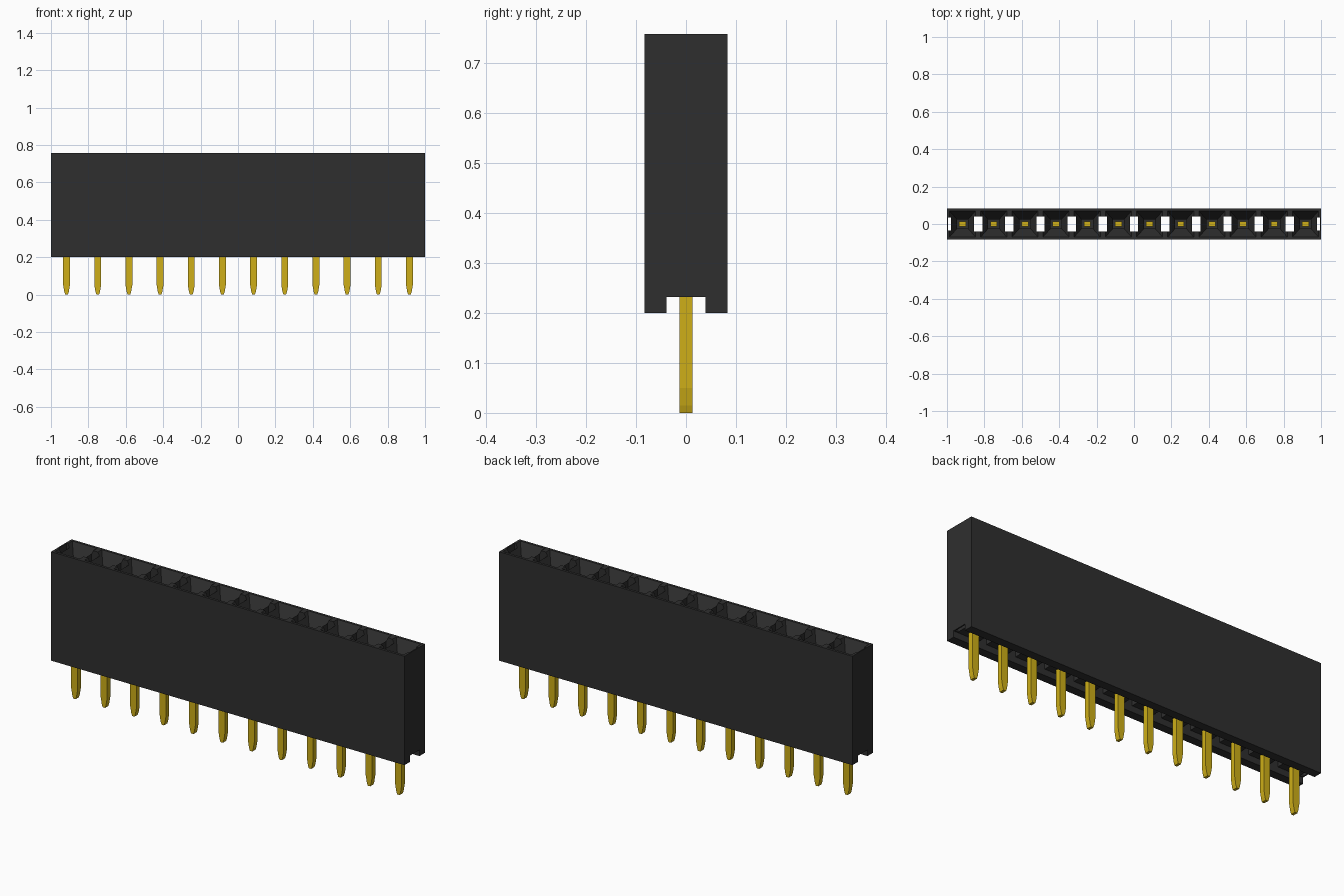
import bpy, bmesh

cube = bpy.data.objects.get("Cube")
if cube:
    bpy.data.objects.remove(cube, do_unlink=True)

COUNT = 12
PITCH = 2 / COUNT
TOP, BASE, DEPTH = 0.757, 0.2, 0.083
pin_x = [(i + 0.5) * PITCH - 1 for i in range(COUNT)]


def material(name, color):
    m = bpy.data.materials.new(name)
    m.use_nodes = True
    m.diffuse_color = color
    m.node_tree.nodes["Principled BSDF"].inputs["Base Color"].default_value = color
    return m


black = material("black plastic", (0.028, 0.028, 0.028, 1))
gold = material("gold metal", (0.62, 0.43, 0.009, 1))


def loft(bm, cx, rings):
    """Stack of rectangles (half x, half y, z) closed at both ends."""
    loops = []
    for hx, hy, z in rings:
        corners = ((-hx, -hy), (hx, -hy), (hx, hy), (-hx, hy))
        loops.append([bm.verts.new((cx + x, y, z)) for x, y in corners])
    bm.faces.new(loops[0][::-1])
    bm.faces.new(loops[-1])
    for a, b in zip(loops, loops[1:]):
        for k in range(4):
            n = (k + 1) % 4
            bm.faces.new((a[k], a[n], b[n], b[k]))


def make(name, mat, pieces):
    bm = bmesh.new()
    for cx, rings in pieces:
        loft(bm, cx, rings)
    bmesh.ops.recalc_face_normals(bm, faces=bm.faces)
    mesh = bpy.data.meshes.new(name)
    bm.to_mesh(mesh)
    bm.free()
    mesh.materials.append(mat)
    ob = bpy.data.objects.new(name, mesh)
    bpy.context.collection.objects.link(ob)
    return ob


# Housing block
housing = make("housing", black, [(0, [(1, DEPTH, BASE), (1, DEPTH, TOP)])])

# Long channel under the housing
channel = make("channel_cutter", black, [(0, [(1.1, 0.039, 0.1), (1.1, 0.039, 0.232)])])

# Funnel-mouthed sockets
socket_rings = [(0.03, 0.025, 0.3), (0.03, 0.025, 0.67),
                (0.07, 0.07, TOP), (0.08, 0.08, TOP + 0.02)]
sockets = make("socket_cutter", black, [(x, socket_rings) for x in pin_x])

# Open slots between sockets, with narrow ones inside the end walls
slots = [(i * PITCH - 1, [(0.022, 0.039, 0.21), (0.022, 0.039, 0.9)])
         for i in range(1, COUNT)]
for side in (-1, 1):
    slots.append((side * 0.986, [(0.008, 0.034, 0.21), (0.008, 0.034, 0.9)]))
slot_cutter = make("slot_cutter", black, slots)

# Carve the housing
bpy.context.view_layer.objects.active = housing
for cutter in (channel, sockets, slot_cutter):
    cutter.hide_render = True
    mod = housing.modifiers.new(cutter.name, "BOOLEAN")
    mod.operation = "DIFFERENCE"
    mod.solver = "EXACT"
    mod.object = cutter
    bpy.ops.object.modifier_apply(modifier=mod.name)
    bpy.data.objects.remove(cutter, do_unlink=True)

# Contact pins with tapered tips
pin_rings = [(0.007, 0.013, 0), (0.012, 0.013, 0.015),
             (0.018, 0.013, 0.05), (0.018, 0.013, 0.34)]
for i, x in enumerate(pin_x):
    make(f"pin_{i + 1}", gold, [(x, pin_rings)])
